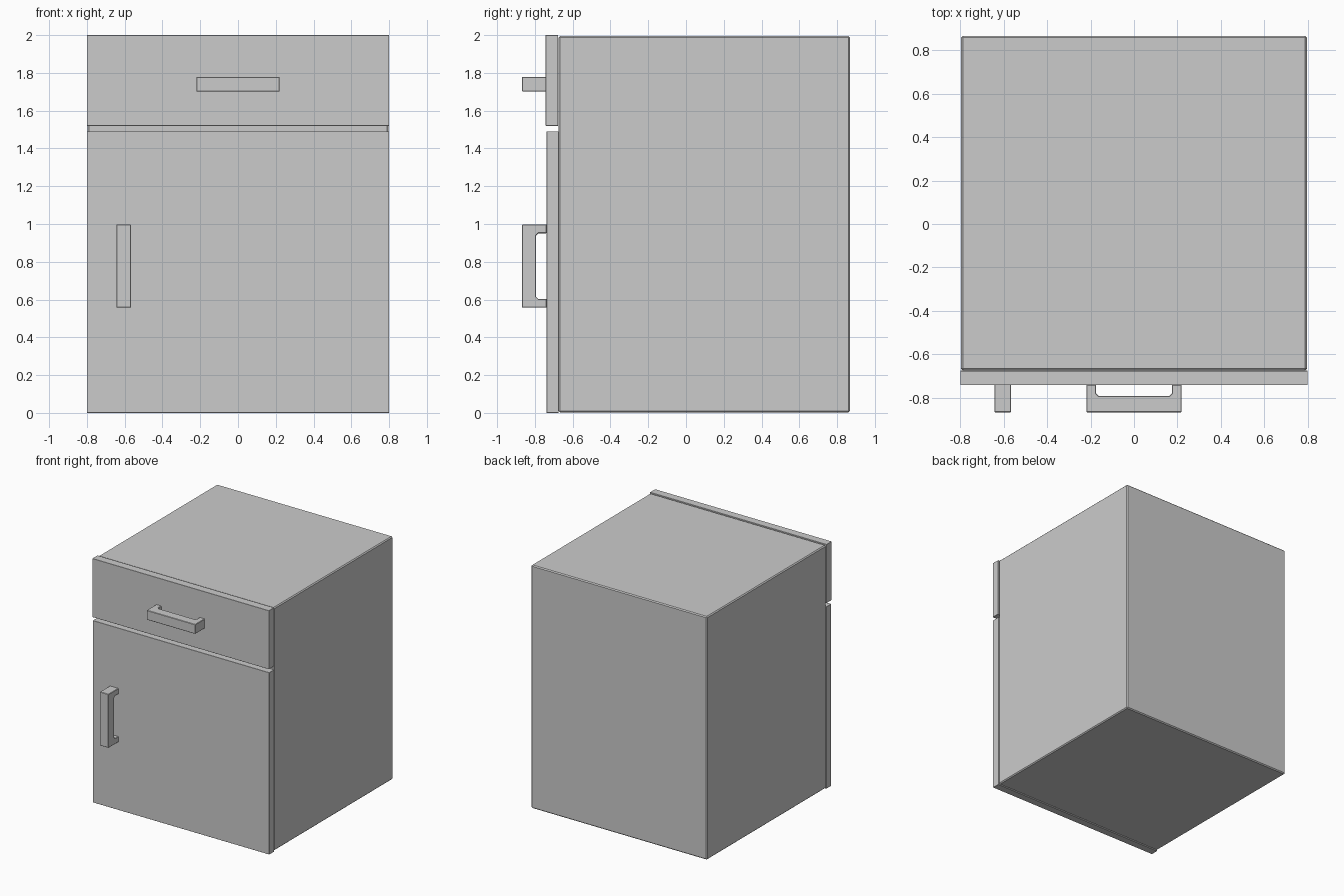
import bpy, bmesh
from mathutils import Vector

if "Cube" in bpy.data.objects:
    bpy.data.objects.remove(bpy.data.objects["Cube"])


def finish(name, bm, bevel):
    bmesh.ops.recalc_face_normals(bm, faces=bm.faces)
    mesh = bpy.data.meshes.new(name)
    bm.to_mesh(mesh)
    bm.free()
    obj = bpy.data.objects.new(name, mesh)
    bpy.context.collection.objects.link(obj)
    mod = obj.modifiers.new("edge_bevel", 'BEVEL')
    mod.width = bevel
    mod.segments = 1
    mod.limit_method = 'ANGLE'
    mod.angle_limit = 1.0
    return obj


def box(name, lo, hi, bevel):
    lo, hi = Vector(lo), Vector(hi)
    bm = bmesh.new()
    bmesh.ops.create_cube(bm, size=1)
    bmesh.ops.scale(bm, vec=hi - lo, verts=bm.verts)
    bmesh.ops.translate(bm, vec=(lo + hi) / 2, verts=bm.verts)
    return finish(name, bm, bevel)


def handle(name, centre_x, centre_z, vertical, back):
    # U-shaped grip: half profile (along, depth) mirrored, then given thickness
    front, inner, half, c, t = -0.868, -0.793, 0.22, 0.012, 0.078
    side = [(half, front), (half, back), (half - 0.046, back),
            (half - 0.046, inner - 0 + c), (half - 0.046 - c, inner)]
    profile = side + [(-u, y) for u, y in reversed(side)]
    bm = bmesh.new()
    verts = []
    for u, y in profile:
        co = (centre_x - t / 2, y, centre_z + u) if vertical else (centre_x + u, y, centre_z - t / 2)
        verts.append(bm.verts.new(co))
    face = bm.faces.new(verts)
    new = bmesh.ops.extrude_face_region(bm, geom=[face])["geom"]
    bmesh.ops.translate(bm, vec=(t, 0, 0) if vertical else (0, 0, t),
                        verts=[g for g in new if isinstance(g, bmesh.types.BMVert)])
    return finish(name, bm, 0.003)


# Cabinet body
box("cabinet_body", (-0.797, -0.675, 0.003), (0.797, 0.867, 1.995), 0.008)

# Front panels, separated by a narrow gap
box("door", (-0.8, -0.738, 0), (0.8, -0.675, 1.49), 0.001)
box("drawer_front", (-0.8, -0.743, 1.52), (0.8, -0.677, 2.0), 0.001)

# Handles
handle("door_handle", -0.605, 0.777, True, -0.737)
handle("drawer_handle", 0, 1.74, False, -0.742)
